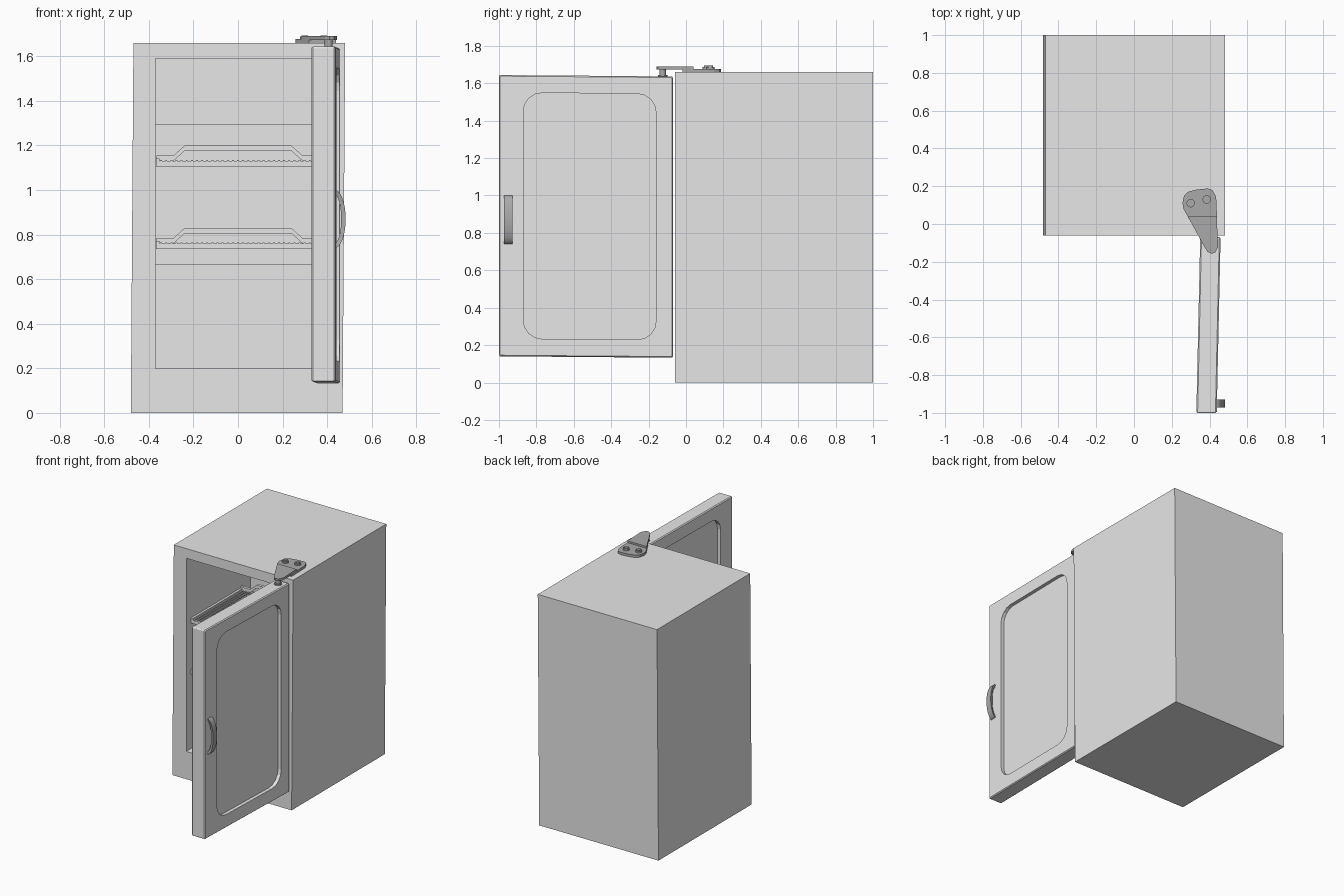
import bpy, bmesh, math
from mathutils import Vector

if "Cube" in bpy.data.objects:
    bpy.data.objects.remove(bpy.data.objects["Cube"])


def material(name, v):
    m = bpy.data.materials.new(name)
    m.diffuse_color = (v, v, v, 1)
    m.use_nodes = True
    m.node_tree.nodes["Principled BSDF"].inputs["Base Color"].default_value = m.diffuse_color
    return m


BODY = material("light grey", 0.8)
METAL = material("dark grey metal", 0.4)


def finish(name, bm, mat, smooth=False):
    bmesh.ops.recalc_face_normals(bm, faces=bm.faces[:])
    me = bpy.data.meshes.new(name)
    bm.to_mesh(me)
    bm.free()
    ob = bpy.data.objects.new(name, me)
    bpy.context.collection.objects.link(ob)
    me.materials.append(mat)
    if smooth:
        bpy.ops.object.select_all(action='DESELECT')
        ob.select_set(True)
        bpy.context.view_layer.objects.active = ob
        bpy.ops.object.shade_smooth_by_angle()
    return ob


def loft(bm, rings, caps=True, closed=False):
    """Skin a list of equal-length point rings."""
    vs = [[bm.verts.new(p) for p in r] for r in rings]
    n = len(vs[0])
    pairs = list(zip(vs, vs[1:])) + ([(vs[-1], vs[0])] if closed else [])
    for a, b in pairs:
        for i in range(n):
            j = (i + 1) % n
            bm.faces.new((a[i], a[j], b[j], b[i]))
    if caps and not closed:
        bm.faces.new(vs[0])
        bm.faces.new(vs[-1])


def rrect(a0, a1, b0, b1, r=0.0, n=0):
    """Rounded rectangle with n + 1 points per corner."""
    pts = []
    for k, (a, b) in enumerate(((a1 - r, b1 - r), (a0 + r, b1 - r), (a0 + r, b0 + r), (a1 - r, b0 + r))):
        for i in range(n + 1):
            t = math.pi / 2 * (k + (i / n if n else 0.5))
            pts.append((a + r * math.cos(t), b + r * math.sin(t)))
    return pts


def box(bm, x0, x1, y0, y1, z0, z1):
    loft(bm, [[(x, y, z) for x, y in rrect(x0, x1, y0, y1)] for z in (z0, z1)])


def cylinder(bm, x, y, z0, z1, r, n=16):
    loft(bm, [[(x + r * math.cos(math.tau * i / n), y + r * math.sin(math.tau * i / n), z)
               for i in range(n)] for z in (z0, z1)])


# Cabinet shell with an open cavity, leaning very slightly to the right
bm = bmesh.new()
outer = rrect(-0.475, 0.475, 0.0, 1.66)
mouth = rrect(-0.37, 0.37, 0.20, 1.59)
loft(bm, [[(x, y, z) for x, z in ring] for ring, y in
          ((outer, 1.0), (outer, -0.06), (mouth, -0.06), (mouth, 0.67))])
for v in bm.verts:
    if abs(v.co.x) > 0.4:
        v.co.x += 0.007 * (v.co.z - 0.83)
finish("cabinet", bm, BODY)

# Stepped rear parts of the cavity
for name, z0, z1, y in (("lower_step", 0.20, 0.665, 0.58), ("upper_step", 1.295, 1.59, 0.62)):
    bm = bmesh.new()
    box(bm, -0.37, 0.37, y, 0.68, z0, z1)
    finish(name, bm, BODY)

# Wire shelves with rails and a raised rear guard
for name, z in (("lower_shelf", 0.76), ("upper_shelf", 1.13)):
    bm = bmesh.new()
    for y0 in (-0.01, 0.555):
        box(bm, -0.365, 0.365, y0, y0 + 0.02, z - 0.025, z)
    for s in (-1, 1):
        box(bm, s * 0.36 - 0.008, s * 0.36 + 0.008, -0.01, 0.575, z - 0.025, z + 0.012)
    for i in range(31):
        x = -0.345 + 0.023 * i
        box(bm, x - 0.004, x + 0.004, -0.012, 0.575, z - 0.004, z + 0.004)
    path = [(-0.365, 0), (-0.29, 0), (-0.24, 0.045), (0.24, 0.045), (0.29, 0), (0.365, 0)]
    loft(bm, [[(x, y, z + h + dz) for y, dz in rrect(0.55, 0.57, 0, 0.024)] for x, h in path])
    finish(name, bm, BODY)

# Open door: frame with a recessed rounded panel on both faces
bm = bmesh.new()
edge = rrect(-0.994, -0.076, 0.146, 1.638, 0.006, 4)
rim = rrect(-1.0, -0.07, 0.14, 1.644, 0.008, 4)
panel = rrect(-0.87, -0.16, 0.235, 1.55, 0.10, 4)
loft(bm, [[(x, y, z) for y, z in ring] for ring, x in
          ((panel, 0.355), (panel, 0.33), (edge, 0.33), (rim, 0.337),
           (rim, 0.431), (edge, 0.438), (panel, 0.438), (panel, 0.413))])
for v in bm.verts:
    v.co.x += 0.022 * (v.co.y + 1)
    v.co.z -= 0.008 * (v.co.y + 1)
finish("door", bm, BODY)

# Curved pull handle
bm = bmesh.new()
rings = []
for i in range(17):
    t = math.pi * i / 16
    c, s = math.cos(t), math.sin(t)
    inner = Vector((0.434 + 0.029 * s, 0.87 + 0.108 * c))
    outside = Vector((0.434 + 0.049 * s, 0.87 + 0.13 * c))
    rings.append([(inner.x, -0.965, inner.y), (outside.x, -0.972, outside.y),
                  (outside.x, -0.928, outside.y), (inner.x, -0.935, inner.y)])
loft(bm, rings)
finish("handle", bm, METAL, True)

# Top hinge: low rear plate, raised front plate
rear = [(0.318, -0.02), (0.262, 0.08), (0.257, 0.11), (0.265, 0.15), (0.285, 0.17), (0.33, 0.182),
        (0.39, 0.188), (0.415, 0.18), (0.432, 0.15), (0.437, 0.12), (0.44, -0.02)]
front = [(0.285, 0.04), (0.375, -0.125), (0.39, -0.148), (0.41, -0.158), (0.43, -0.15),
         (0.445, -0.12), (0.438, 0.04)]
for name, pts, z0, z1 in (("hinge_rear_plate", rear, 1.658, 1.677), ("hinge_front_plate", front, 1.674, 1.69)):
    bm = bmesh.new()
    loft(bm, [[(x, y, z) for x, y in pts] for z in (z0, z1)])
    finish(name, bm, METAL)

# Hinge screws and pivot pin
bm = bmesh.new()
for x, y in ((0.30, 0.11), (0.385, 0.13)):
    cylinder(bm, x, y, 1.67, 1.688, 0.022)
    cylinder(bm, x, y, 1.688, 1.694, 0.015)
finish("hinge_screws", bm, METAL, True)
bm = bmesh.new()
cylinder(bm, 0.407, -0.125, 1.625, 1.68, 0.018)
cylinder(bm, 0.407, -0.125, 1.635, 1.645, 0.026)
finish("hinge_pin", bm, METAL, True)
